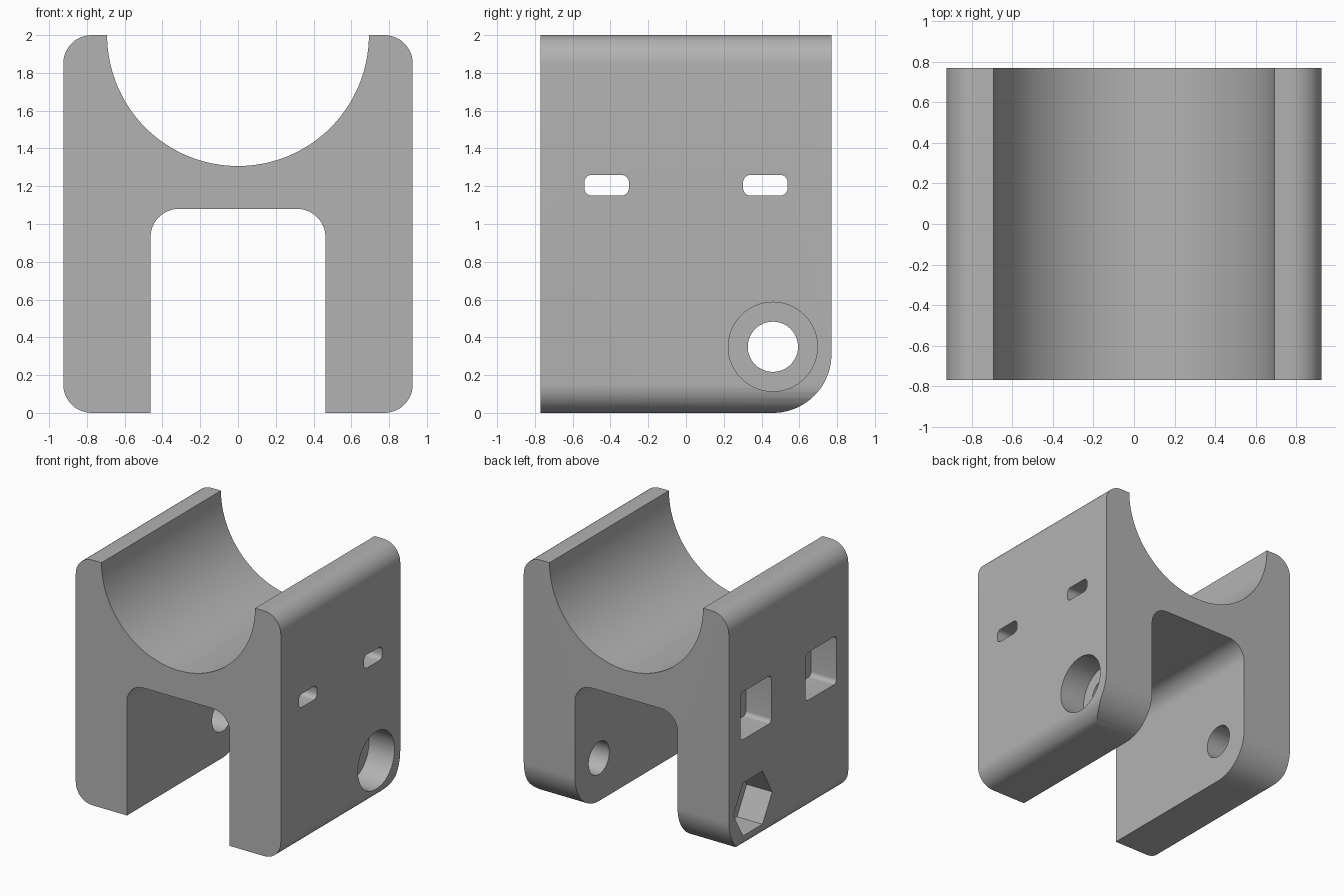
import bpy
import bmesh
from math import pi, sin, cos
from mathutils import Vector

cube = bpy.data.objects.get("Cube")
if cube:
    bpy.data.objects.remove(cube, do_unlink=True)

grey = bpy.data.materials.new("plain grey")
grey.use_nodes = True
grey.diffuse_color = (0.45, 0.45, 0.45, 1)
grey.node_tree.nodes["Principled BSDF"].inputs["Base Color"].default_value = grey.diffuse_color


def rounded(corners, steps=12):
    """Outline from (u, v, radius) corners; square corners get a fillet."""
    outline = []
    for i, (a, b, r) in enumerate(corners):
        p = Vector((a, b))
        if r == 0:
            outline.append(p)
            continue
        to_prev = (Vector(corners[i - 1][:2]) - p).normalized()
        to_next = (Vector(corners[(i + 1) % len(corners)][:2]) - p).normalized()
        centre = p + (to_prev + to_next) * r
        for k in range(steps + 1):
            t = pi / 2 * k / steps
            outline.append(centre - (to_next * cos(t) + to_prev * sin(t)) * r)
    return outline


def rectangle(u0, u1, v0, v1, r):
    return rounded([(u0, v0, r), (u1, v0, r), (u1, v1, r), (u0, v1, r)], 6)


def polygon(u, v, r, sides):
    return [Vector((u + r * cos(2 * pi * k / sides), v + r * sin(2 * pi * k / sides)))
            for k in range(sides)]


def prism(name, outline, axis, start, end):
    """Extrude an outline along x (outline in y, z) or y (outline in x, z)."""
    bm = bmesh.new()
    place = (lambda p: (start, p.x, p.y)) if axis == "X" else (lambda p: (p.x, start, p.y))
    face = bm.faces.new([bm.verts.new(place(p)) for p in outline])
    top = bmesh.ops.extrude_face_region(bm, geom=[face])["geom"]
    move = (end - start, 0, 0) if axis == "X" else (0, end - start, 0)
    bmesh.ops.translate(bm, vec=move, verts=[g for g in top if isinstance(g, bmesh.types.BMVert)])
    bmesh.ops.recalc_face_normals(bm, faces=bm.faces)
    mesh = bpy.data.meshes.new(name)
    bm.to_mesh(mesh)
    bm.free()
    mesh.materials.append(grey)
    obj = bpy.data.objects.new(name, mesh)
    bpy.context.collection.objects.link(obj)
    return obj


def cut(target, cutter, operation="DIFFERENCE"):
    mod = target.modifiers.new("cut", "BOOLEAN")
    mod.operation = operation
    mod.solver = "EXACT"
    mod.object = cutter
    bpy.context.view_layer.objects.active = target
    bpy.ops.object.modifier_apply(modifier=mod.name)
    bpy.data.objects.remove(cutter, do_unlink=True)


W, D, H = 0.925, 0.77, 2.0      # half width, half depth, height
LEG, WEB, SADDLE = 0.463, 1.08, 0.693
R = 0.15

# Body section: two legs, a web and a round saddle on top
saddle = [(SADDLE * cos(pi * k / 64), H - SADDLE * sin(pi * k / 64), 0) for k in range(65)]
section = rounded(
    [(-W, H, R), (-W, 0, R), (-LEG, 0, 0), (-LEG, WEB, R),
     (LEG, WEB, R), (LEG, 0, 0), (W, 0, R), (W, H, R)] + saddle)
body = prism("saddle_bracket", section, "Y", -D, D)

# Round the lower back corner of both legs
side = rounded([(-1, 0, 0), (D, 0, 0.31), (D, 3, 0), (-1, 3, 0)], 20)
cut(body, prism("side_outline", side, "X", -2, 2), "INTERSECT")

# Strap slots through the web, with head pockets on the right side
for s in (-1, 1):
    y = 0.42 * s
    cut(body, prism("strap_slot", rectangle(y - 0.118, y + 0.118, 1.15, 1.26, 0.04), "X", -2, 2))
    cut(body, prism("strap_pocket", rectangle(y - 0.2, y + 0.2, 0.92, 1.31, 0.035), "X", -2, -W + 0.23))

# Bolt hole with a round recess on the left and a hexagonal one on the right
BY, BZ = 0.46, 0.35
cut(body, prism("bolt_hole", polygon(BY, BZ, 0.133, 48), "X", -2, 2))
cut(body, prism("bolt_head_recess", polygon(BY, BZ, 0.236, 64), "X", W - 0.23, 2))
cut(body, prism("nut_recess", polygon(BY, BZ, 0.25, 6), "X", -2, -W + 0.23))

bpy.ops.object.select_all(action="DESELECT")
body.select_set(True)
bpy.context.view_layer.objects.active = body
bpy.ops.object.shade_smooth_by_angle(angle=pi / 6)
